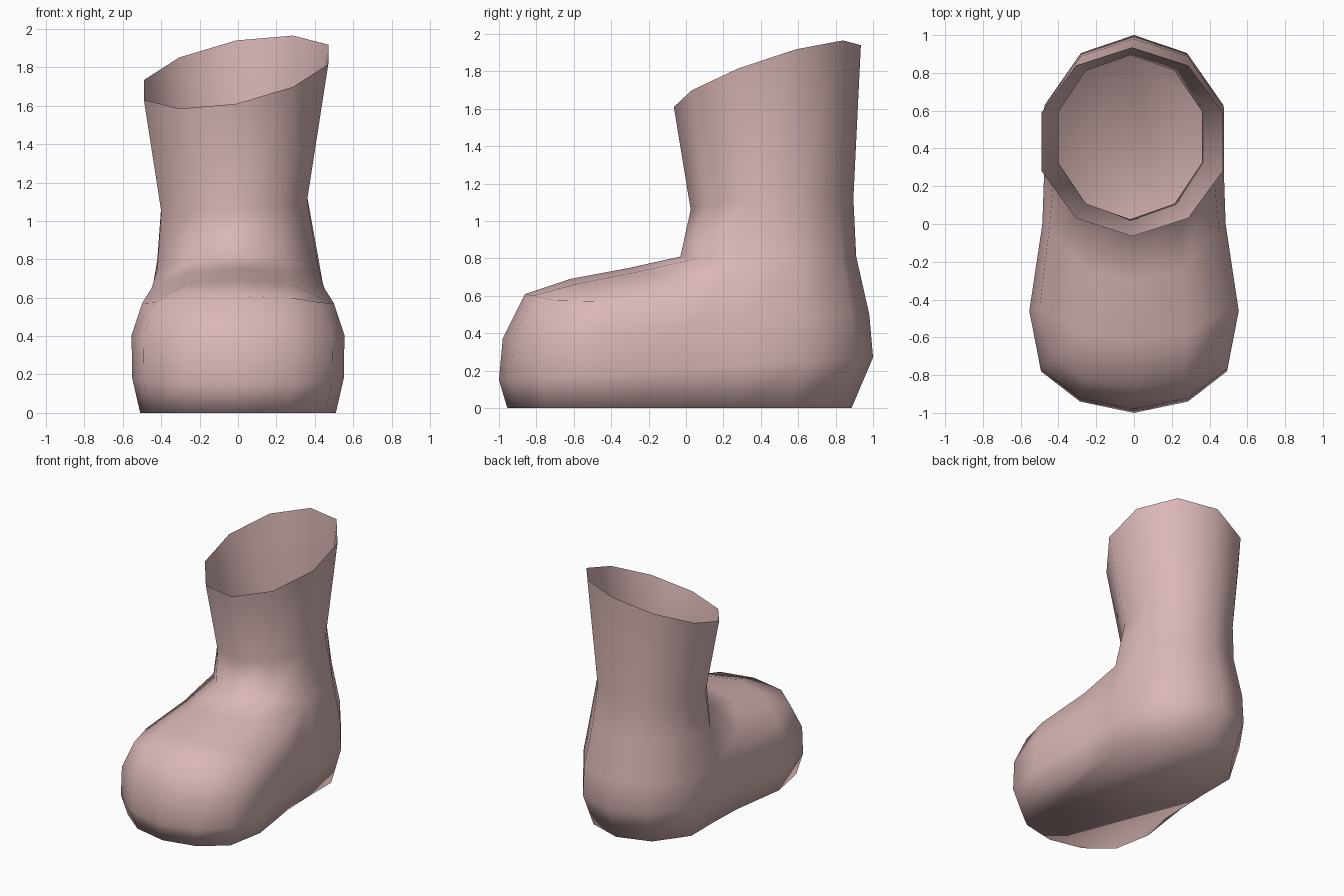
import bpy, bmesh
from math import sin, cos, radians

if "Cube" in bpy.data.objects:
    bpy.data.objects.remove(bpy.data.objects["Cube"])

bm = bmesh.new()


def full_ring(half):
    """Mirror a front-to-back half outline into a closed ring of vertices."""
    pts = half + [(-x, y, z) for x, y, z in reversed(half[1:-1])]
    return [bm.verts.new(p) for p in pts]


def shaft_ring(cx, cy, rx, ry, z, rise_back, rise_right):
    """Tilted ten-sided oval, starting at the front and going round by the right."""
    ring = []
    for k in range(10):
        s, c = sin(radians(36 * k)), cos(radians(36 * k))
        ring.append(bm.verts.new((cx + rx * s, cy - ry * c,
                                  z - rise_back * c + rise_right * s)))
    return ring


def bridge(a, b, closed=True):
    n = len(a)
    for i in range(n if closed else n - 1):
        j = (i + 1) % n
        bm.faces.new((a[i], a[j], b[j], b[i]))


# Foot walls: one half outline, resized for sole, lower and middle rings
outline = [(0, -1), (.29, -.94), (.50, -.78), (.56, -.47), (.49, 0),
           (.48, .30), (.48, .63), (.285, .905), (0, 1)]
walls = []
for sx, front, back, z, tilt in [(.91, .955, .885, 0, 0),
                                 (.985, 1, 1, .21, .06),
                                 (.99, .98, .98, .435, .065)]:
    walls.append(full_ring([(x * sx, y * (front if y < 0 else back), z + tilt * y)
                            for x, y in outline]))

# Upper edge of the foot, rising towards the heel
upper = full_ring([(0, -.86, .61), (.27, -.82, .60), (.43, -.70, .575),
                   (.50, -.44, .57), (.45, -.03, .65), (.42, .29, .75),
                   (.42, .60, .80), (.25, .83, .81), (0, .91, .81)])
walls.append(upper)
for low, high in zip(walls, walls[1:]):
    bridge(low, high)
bm.faces.new(list(reversed(walls[0])))

# Instep: rows across the foot from the toe to the front of the ankle
rows = [[upper[14], upper[15], upper[0], upper[1], upper[2]]]
for k, (yc, zc, xi, yi, zi) in enumerate([(-.62, .69, .28, -.58, .665),
                                          (-.30, .75, .25, -.25, .73),
                                          (-.03, .81, .24, .06, .80)]):
    mid = [bm.verts.new(p) for p in ((-xi, yi, zi), (0, yc, zc), (xi, yi, zi))]
    rows.append([upper[13 - k]] + mid + [upper[3 + k]])
for a, b in zip(rows, rows[1:]):
    bridge(a, b, closed=False)

# Shaft: ankle opening, narrow waist and slanted open rim
collar = [rows[3][2], rows[3][3]] + upper[5:12] + [rows[3][1]]
waist = shaft_ring(-.02, .46, .40, .435, 1.09, .03, .03)
rim = shaft_ring(-.01, .435, .505, .50, 1.775, .165, .097)
bridge(collar, waist)
bridge(waist, rim)

bmesh.ops.recalc_face_normals(bm, faces=bm.faces)
for f in bm.faces:
    f.smooth = True
mesh = bpy.data.meshes.new("boot")
bm.to_mesh(mesh)
bm.free()
boot = bpy.data.objects.new("boot", mesh)
bpy.context.collection.objects.link(boot)

# Dusty pink
pink = bpy.data.materials.new("dusty_pink")
pink.diffuse_color = (.70, .47, .47, 1)
pink.use_nodes = True
pink.node_tree.nodes["Principled BSDF"].inputs["Base Color"].default_value = pink.diffuse_color
mesh.materials.append(pink)
